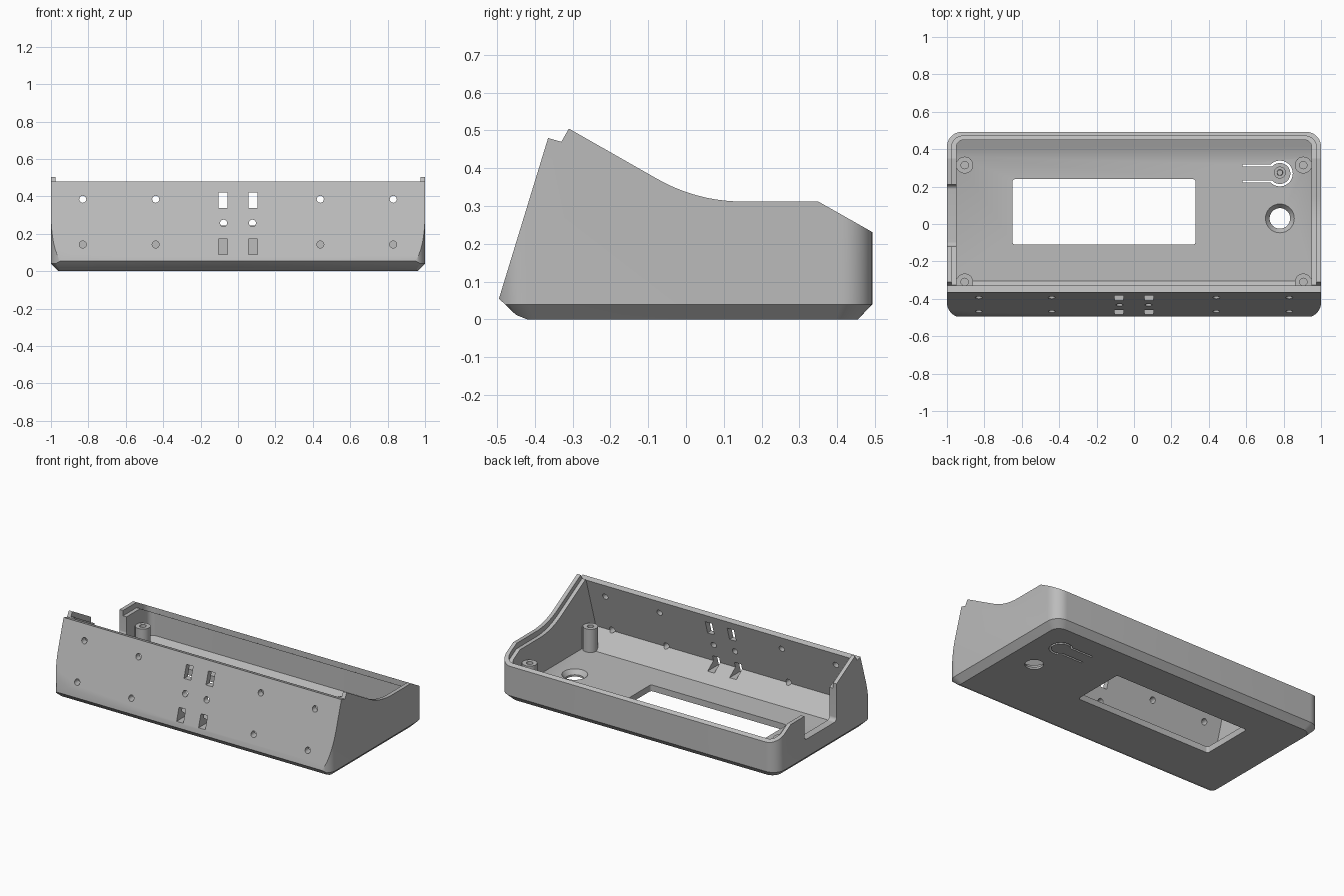
import bpy, bmesh, math

cube = bpy.data.objects.get("Cube")
if cube:
    bpy.data.objects.remove(cube, do_unlink=True)

grey = bpy.data.materials.new("plain grey")
grey.use_nodes = True
grey.diffuse_color = (0.5, 0.5, 0.5, 1)
grey.node_tree.nodes["Principled BSDF"].inputs["Base Color"].default_value = (0.5, 0.5, 0.5, 1)


def rounded(x0, x1, y0, y1, r, n=10):
    """Outline of a rectangle with rounded corners."""
    centres = [(x1 - r, y1 - r), (x0 + r, y1 - r), (x0 + r, y0 + r), (x1 - r, y0 + r)]
    return [(cx + r * math.cos((k + i / n) * math.pi / 2), cy + r * math.sin((k + i / n) * math.pi / 2))
            for k, (cx, cy) in enumerate(centres) for i in range(n + 1)]


def circle(u, v, r, n=32):
    return [(u + r * math.cos(2 * math.pi * i / n), v + r * math.sin(2 * math.pi * i / n)) for i in range(n)]


def loft(name, loops, axis="z"):
    """Closed solid through outlines, each given with its place on the axis."""
    place = {"x": lambda u, v, a: (a, u, v),
             "y": lambda u, v, a: (u, a, v),
             "z": lambda u, v, a: (u, v, a)}[axis]
    bm = bmesh.new()
    rings = [[bm.verts.new(place(u, v, a)) for u, v in pts] for pts, a in loops]
    bm.faces.new(rings[0])
    bm.faces.new(rings[-1])
    for low, high in zip(rings, rings[1:]):
        for i in range(len(low)):
            j = (i + 1) % len(low)
            bm.faces.new((low[i], low[j], high[j], high[i]))
    bmesh.ops.recalc_face_normals(bm, faces=bm.faces)
    mesh = bpy.data.meshes.new(name)
    bm.to_mesh(mesh)
    bm.free()
    mesh.materials.append(grey)
    obj = bpy.data.objects.new(name, mesh)
    bpy.context.collection.objects.link(obj)
    return obj


def prism(name, pts, a, b, axis="z"):
    return loft(name, [(pts, a), (pts, b)], axis)


def combine(obj, other, operation="DIFFERENCE"):
    """Boolean that is applied at once; the second solid is used up."""
    mod = obj.modifiers.new("cut", "BOOLEAN")
    mod.operation, mod.solver, mod.object = operation, "EXACT", other
    bpy.context.view_layer.update()
    graph = bpy.context.evaluated_depsgraph_get()
    mesh = bpy.data.meshes.new_from_object(obj.evaluated_get(graph))
    obj.modifiers.clear()
    obj.data = mesh
    bpy.data.objects.remove(other, do_unlink=True)


def finish(obj):
    obj.data.shade_smooth()
    obj.data.set_sharp_from_angle(angle=math.radians(28))


# Upper edge of the side walls: back slope, flat, soft curve, rise to the front
curve = []
for i in range(11):
    t = i / 10
    p, q, s = (1 - t) ** 2, 2 * t * (1 - t), t * t
    curve.append((p * 0.15 + q * 0.028 - s * 0.08, (p + q) * 0.312 + s * 0.374))
top_edge = [(0.495, 0.23), (0.35, 0.312)] + curve + [(-0.31, 0.505)]

# Outer body
case = loft("case", [(rounded(-0.96, 0.96, -0.46, 0.455, 0.06), 0),
                     (rounded(-1, 1, -0.5, 0.493, 0.08), 0.04),
                     (rounded(-1, 1, -0.5, 0.493, 0.08), 0.6)])
side_profile = [(-0.42, 0), (-0.42, -0.1), (0.6, -0.1), (0.6, 0.17)] + top_edge + [
    (-0.33, 0.47), (-0.365, 0.48), (-0.495, 0.055), (-0.45, 0.012)]
combine(case, prism("side_shape", side_profile, -1.2, 1.2, "x"), "INTERSECT")

# Main cavity with sloped front and back floor edges
cavity = prism("cavity", rounded(-0.95, 0.95, -0.6, 0.45, 0.04), 0, 0.8)
combine(cavity, prism("cavity_shape", [(-0.305, 0.04), (0.36, 0.04), (0.6, 0.13), (0.6, 0.7),
                                       (-0.261, 0.7), (-0.43, 0.135)], -1.2, 1.2, "x"), "INTERSECT")
combine(case, cavity)

# Stepped rim
rim = prism("rim", rounded(-0.975, 0.975, -0.6, 0.47, 0.06), 0, 0.8)
low_edge = [(y, z - 0.035) for y, z in top_edge]
combine(rim, prism("rim_shape", low_edge + [(-0.33, 0.478), (-0.33, 0.7), (0.495, 0.7)],
                   -1.2, 1.2, "x"), "INTERSECT")
combine(case, rim)

# Notch in one side wall
combine(case, prism("side_notch", rounded(-0.12, 0.21, 0.155, 0.7, 0.025), -1.1, -0.93, "x"))

# Display window and tapered round hole
combine(case, prism("window", rounded(-0.65, 0.33, -0.11, 0.24, 0.015, 4), -0.1, 0.1))
combine(case, loft("round_hole", [(circle(0.78, 0.03, 0.055), -0.05), (circle(0.78, 0.03, 0.055), 0.012),
                                  (circle(0.78, 0.03, 0.085), 0.05)]))


# Keyhole slot around the flexible button
def keyhole(arm, r, cx=0.78, cy=0.27, n=28):
    start = math.pi - math.asin(arm / r)
    arc = [start - 2 * start * i / n for i in range(n + 1)]
    return [(0.58, cy + arm)] + [(cx + r * math.cos(a), cy + r * math.sin(a)) for a in arc] + [(0.58, cy - arm)]


combine(case, prism("button_slot", keyhole(0.049, 0.069) + keyhole(0.037, 0.056)[::-1], -0.1, 0.1))

# Mounting holes and cable slots in the front wall
for side in (-1, 1):
    for x, z in ((0.83, 0.385), (0.83, 0.143), (0.44, 0.385), (0.44, 0.143), (0.077, 0.257)):
        combine(case, prism("front_hole", circle(side * x, z, 0.019, 16), -0.6, -0.3, "y"))
    for z in (0.38, 0.13):
        x = side * 0.079
        combine(case, prism("cable_slot", [(x - 0.024, z - 0.041), (x + 0.024, z - 0.041),
                                           (x + 0.024, z + 0.041), (x - 0.024, z + 0.041)], -0.6, -0.3, "y"))
finish(case)

# Screw posts in the corners, each tied to the side wall
for side in (-1, 1):
    for label, y in (("front", -0.31), ("back", 0.315)):
        x = side * 0.905
        post = prism(label + "_screw_post", circle(x, y, 0.045), 0.03, 0.19)
        web = sorted((x, side * 0.96))
        combine(post, prism("web", [(web[0], y - 0.022), (web[1], y - 0.022),
                                    (web[1], y + 0.022), (web[0], y + 0.022)], 0.03, 0.185), "UNION")
        combine(post, prism("screw_hole", circle(x, y, 0.02, 20), 0.06, 0.25))
        finish(post)

# Button pin
pin = loft("button_pin", [(circle(0.78, 0.275, 0.032), 0.02), (circle(0.78, 0.275, 0.032), 0.08)])
tip = loft("button_pin_tip", [(circle(0.78, 0.275, 0.017), 0.07), (circle(0.78, 0.275, 0.015), 0.11)])
for part in (pin, tip):
    finish(part)
